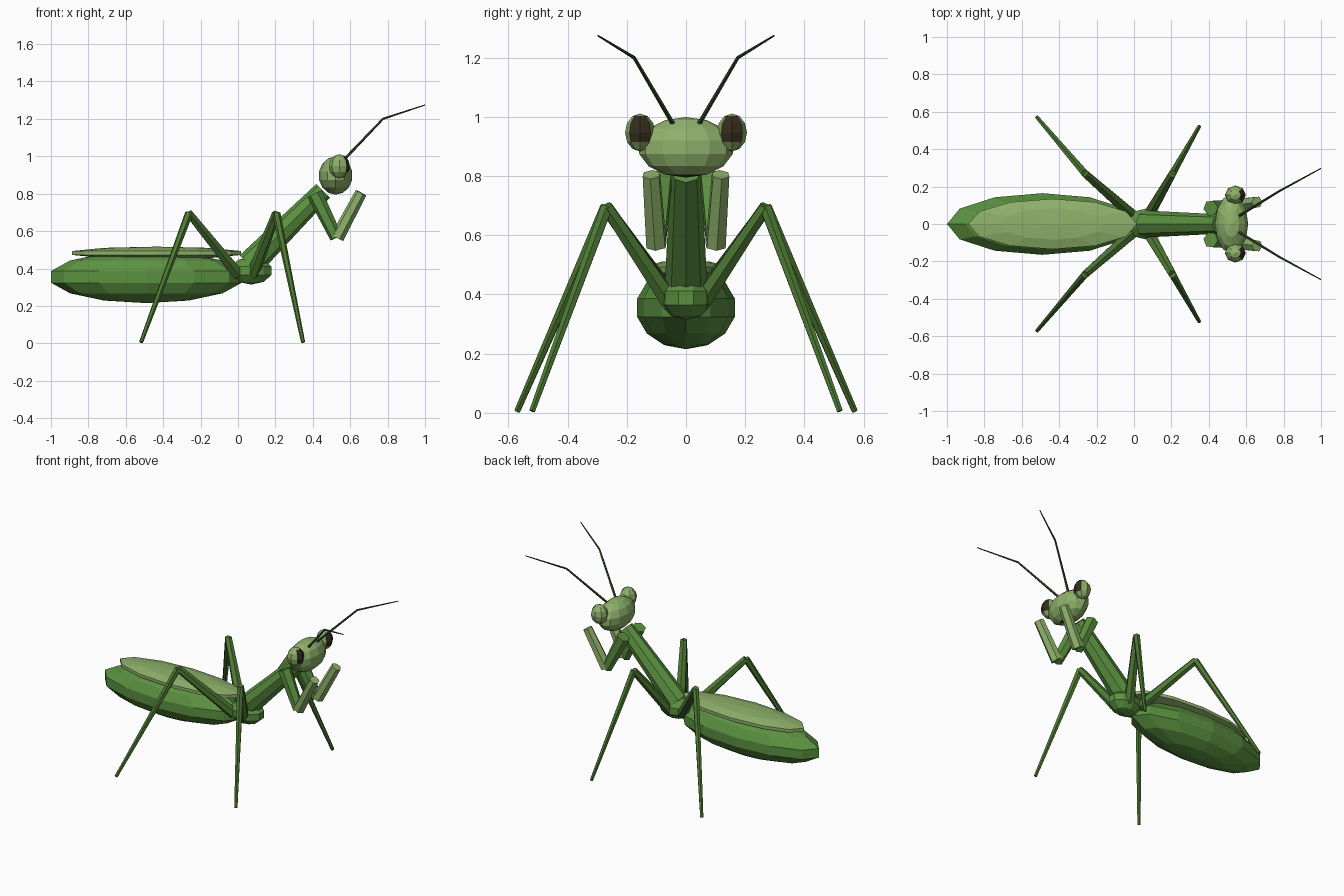
import bpy, bmesh
from mathutils import Vector

if "Cube" in bpy.data.objects:
    bpy.data.objects.remove(bpy.data.objects["Cube"])


def material(name, rgb):
    m = bpy.data.materials.new(name)
    m.diffuse_color = (*rgb, 1)
    m.use_nodes = True
    m.node_tree.nodes["Principled BSDF"].inputs["Base Color"].default_value = m.diffuse_color
    return m


GREEN = material("leaf green", (0.105, 0.285, 0.052))
LEG = material("leg green", (0.075, 0.195, 0.034))
PALE = material("pale green", (0.27, 0.44, 0.145))
DARK = material("antenna dark green", (0.035, 0.075, 0.022))
BROWN = material("dark brown", (0.035, 0.025, 0.012))


def finish(name, bm, mats, rule=None):
    """Turn a bmesh into an object; rule picks the faces of the second colour."""
    bm.normal_update()
    if rule:
        for f in bm.faces:
            f.material_index = int(rule(f.calc_center_median(), f.normal))
    mesh = bpy.data.meshes.new(name)
    bm.to_mesh(mesh)
    bm.free()
    for m in mats:
        mesh.materials.append(m)
    obj = bpy.data.objects.new(name, mesh)
    bpy.context.collection.objects.link(obj)
    return obj


def ellipsoid(name, center, radii, mats, segs=12, rings=7, rule=None):
    bm = bmesh.new()
    bmesh.ops.create_uvsphere(bm, u_segments=segs, v_segments=rings, radius=1)
    for v in bm.verts:
        v.co = Vector(center) + Vector(a * b for a, b in zip(v.co, radii))
    return finish(name, bm, mats, rule)


def limb(name, start, end, r1, r2, mat, sides=6):
    a, b = Vector(start), Vector(end)
    bm = bmesh.new()
    bmesh.ops.create_cone(bm, cap_ends=True, segments=sides, radius1=r1,
                          radius2=r2, depth=(b - a).length)
    turn = (b - a).to_track_quat('Z', 'Y')
    for v in bm.verts:
        v.co = turn @ v.co + (a + b) / 2
    return finish(name, bm, [mat])


# Body
ellipsoid("abdomen", (-0.49, 0, 0.355), (0.523, 0.169, 0.14), [GREEN])
ellipsoid("wing_cover", (-0.435, 0, 0.483), (0.475, 0.142, 0.034), [PALE], 12, 5)
ellipsoid("thorax", (0.07, 0, 0.388), (0.12, 0.088, 0.074), [GREEN], 10, 5)
limb("neck", (0.06, 0, 0.42), (0.455, 0, 0.815), 0.072, 0.052, GREEN, 8)

# Head, with the mouth on its lower front faces
ellipsoid("head", (0.522, 0, 0.897), (0.091, 0.162, 0.102), [PALE, BROWN], 12, 7,
          lambda c, n: c.z < 0.815 and c.x > 0.53)

for side, s in (("left", 1), ("right", -1)):
    # Eyes with dark forward faces
    ellipsoid(side + "_eye", (0.542, s * 0.155, 0.947), (0.056, 0.051, 0.064),
              [PALE, BROWN], 8, 6,
              lambda c, n: n.x > 0.45 and 0.91 < c.z)

    # Antennae in two segments
    bend = (0.775, s * 0.175, 1.2)
    limb(side + "_antenna_base", (0.56, s * 0.043, 0.975), bend, 0.008, 0.006, DARK, 5)
    limb(side + "_antenna_tip", bend, (0.999, s * 0.297, 1.274), 0.006, 0.003, DARK, 5)

    # Folded grasping arms
    limb(side + "_upper_arm", (0.41, s * 0.085, 0.8), (0.525, s * 0.1, 0.565),
         0.043, 0.034, GREEN)
    limb(side + "_forearm", (0.53, s * 0.1, 0.565), (0.658, s * 0.117, 0.805),
         0.037, 0.032, PALE)

    # Walking legs: hip, knee, foot
    for part, hip, knee, foot in (
            ("front", (0.08, 0.05), (0.205, 0.268), (0.348, 0.52)),
            ("hind", (0.0, 0.04), (-0.262, 0.27), (-0.518, 0.57))):
        h = (hip[0], s * hip[1], 0.37)
        k = (knee[0], s * knee[1], 0.695)
        f = (foot[0], s * foot[1], 0.006)
        limb(f"{side}_{part}_thigh", h, k, 0.034, 0.023, LEG)
        limb(f"{side}_{part}_shin", k, f, 0.022, 0.011, LEG)
